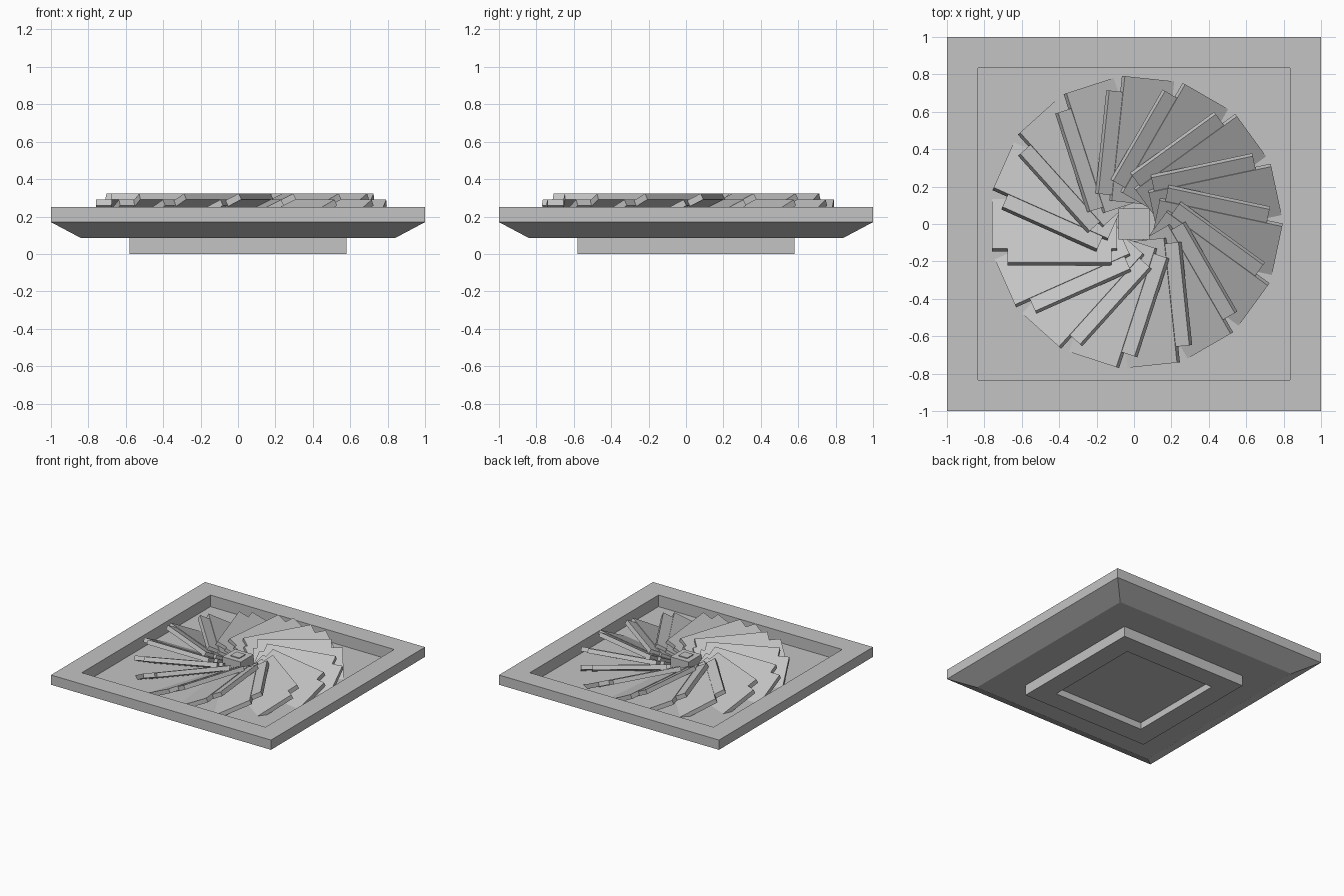
import bpy, bmesh
from math import radians, sin, cos
from mathutils import Matrix, Vector

cube = bpy.data.objects.get("Cube")
if cube:
    bpy.data.objects.remove(cube, do_unlink=True)

GREY = (0.55, 0.55, 0.55, 1)
mat = bpy.data.materials.new("painted grey metal")
mat.use_nodes = True
mat.diffuse_color = GREY
mat.node_tree.nodes["Principled BSDF"].inputs["Base Color"].default_value = GREY


def finish(name, bm):
    bmesh.ops.recalc_face_normals(bm, faces=bm.faces)
    mesh = bpy.data.meshes.new(name)
    bm.to_mesh(mesh)
    bm.free()
    mesh.materials.append(mat)
    obj = bpy.data.objects.new(name, mesh)
    bpy.context.collection.objects.link(obj)
    return obj


def loft(name, loops):
    """Join a list of vertex loops into a closed solid."""
    bm = bmesh.new()
    rings = [[bm.verts.new(p) for p in loop] for loop in loops]
    n = len(rings[0])
    for a, b in zip(rings, rings[1:]):
        for i in range(n):
            j = (i + 1) % n
            bm.faces.new((a[i], a[j], b[j], b[i]))
    bm.faces.new(rings[0])
    bm.faces.new(rings[-1])
    return finish(name, bm)


def square(half, z):
    return [(-half, -half, z), (half, -half, z), (half, half, z), (-half, half, z)]


# Square tray: hollow collar underneath, sloped underside, recessed top
profile = [(0.415, 0.055), (0.415, 0), (0.58, 0), (0.58, 0.085), (0.84, 0.085),
           (1, 0.17), (1, 0.25), (0.835, 0.25), (0.835, 0.155)]
loft("tray", [square(h, z) for h, z in profile])

# Hub with a small raised cap
loft("hub", [square(0.083, 0.15), square(0.083, 0.295)])
loft("hub_cap", [square(0.04, 0.29), square(0.04, 0.302)])

# Two interleaved rings of tilted blades
BLADES = 15
CENTRE = Matrix.Translation((0.01, 0.01, 0))


def blade(name, angle, inner, outer, ridge, top, tilt=radians(27), width=0.35, thick=0.035):
    """A tilted plate whose high edge is on its counter-clockwise side."""
    across = Vector((0, -cos(tilt), -sin(tilt))) * width
    down = Vector((0, sin(tilt), -cos(tilt))) * thick
    high = Vector((0, ridge, top))
    section = [high, high + across, high + across + down, high + down]
    place = CENTRE @ Matrix.Rotation(angle, 4, 'Z')
    loft(name, [[place @ (p + Vector((x, 0, 0))) for p in section] for x in (inner, outer)])


for k in range(BLADES):
    a = radians(12 + k * 360 / BLADES)
    blade(f"long_blade_{k + 1}", a, 0.1, 0.77, 0.14, 0.29)
    blade(f"short_blade_{k + 1}", a, 0.13, 0.685, 0.215, 0.323)
